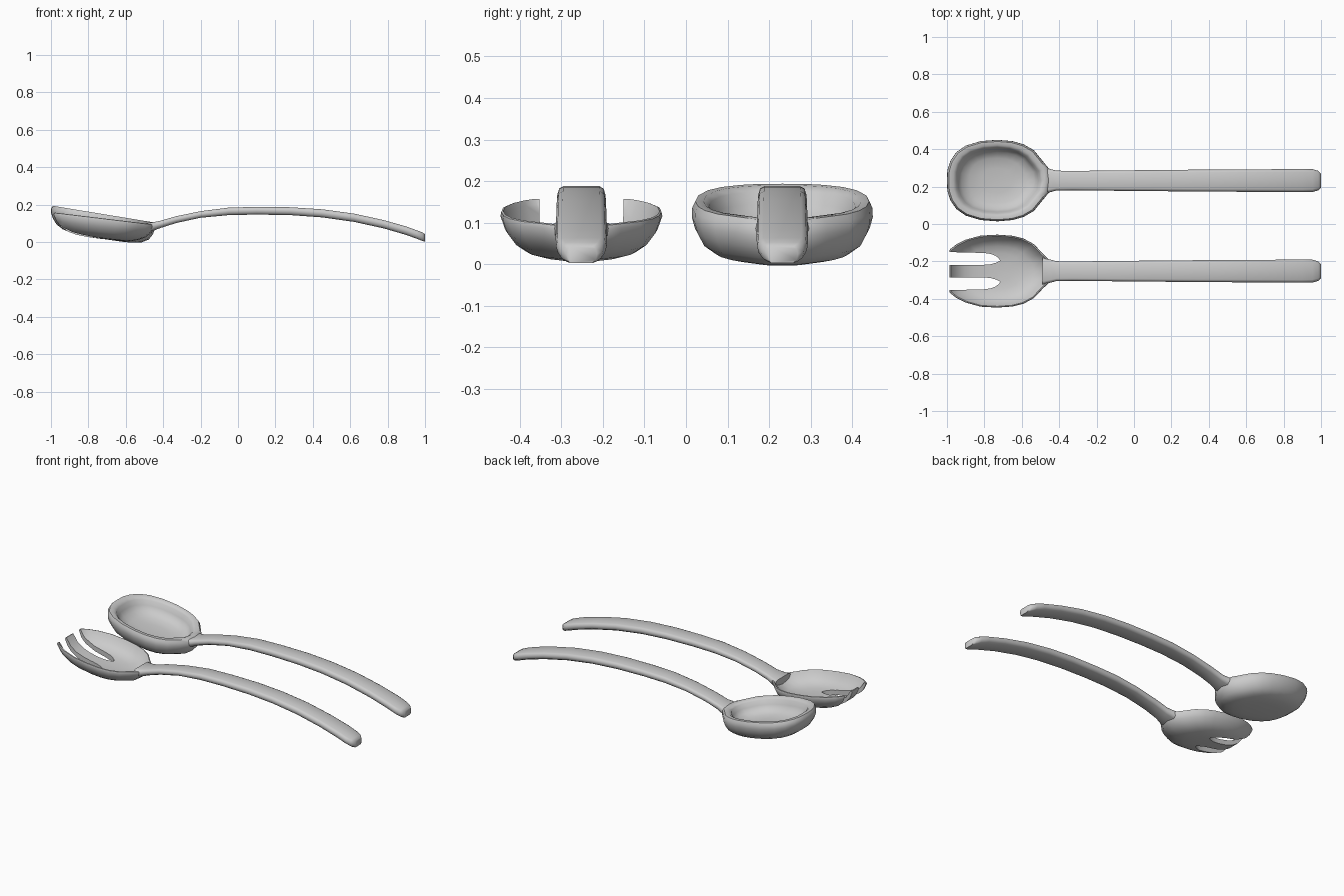
import bpy, bmesh
from mathutils import Vector

if "Cube" in bpy.data.objects:
    bpy.data.objects.remove(bpy.data.objects["Cube"])


def finish(name, bm, angle=0.9):
    bmesh.ops.recalc_face_normals(bm, faces=bm.faces[:])
    me = bpy.data.meshes.new(name)
    bm.to_mesh(me)
    bm.free()
    ob = bpy.data.objects.new(name, me)
    bpy.context.collection.objects.link(ob)
    smooth(ob, angle)
    return ob


def smooth(ob, angle):
    bpy.ops.object.select_all(action='DESELECT')
    ob.select_set(True)
    bpy.context.view_layer.objects.active = ob
    bpy.ops.object.shade_smooth_by_angle(angle=angle)


def loft(bm, rings, start=None, end=None):
    """Skin closed rings; ends become a fan to a point or a flat cap."""
    vs = [[bm.verts.new(p) for p in r] for r in rings]
    n = len(vs[0])
    for a, b in zip(vs, vs[1:]):
        for i in range(n):
            bm.faces.new((a[i], a[(i + 1) % n], b[(i + 1) % n], b[i]))
    for ring, tip in ((vs[0], start), (vs[-1], end)):
        if tip is None:
            bm.faces.new(ring)
        else:
            c = bm.verts.new(tip)
            for i in range(n):
                bm.faces.new((ring[i], ring[(i + 1) % n], c))


def bowl(name, cy, half, rim, profile):
    """Shell from a half outline (x, half width) and (scale, depth below rim)."""
    cx = -0.735
    outline = half + [(x, -w) for x, w in reversed(half) if w > 0]

    def point(x, y, s, d):
        px = cx + (x - cx) * s
        return Vector((px, cy + y * s, rim(px) - d))

    rings = [[point(x, y, s, d) for x, y in outline] for s, d in profile]
    bm = bmesh.new()
    loft(bm, rings, point(cx, 0, 1, profile[0][1] + .002),
         point(cx, 0, 1, profile[-1][1] + .002))
    return finish(name, bm)


def handle(name, cy):
    # x, half width, bottom z, top z
    path = [(-.49, .075, .055, .102), (-.455, .064, .06, .106), (-.415, .053, .075, .114),
            (-.33, .052, .102, .138), (-.2, .053, .130, .165), (-.05, .055, .144, .184),
            (.1, .056, .147, .188), (.28, .058, .144, .186), (.45, .059, .132, .175),
            (.62, .060, .108, .152), (.78, .061, .073, .117), (.9, .062, .038, .083),
            (.955, .061, .018, .063), (.985, .052, .006, .052), (1, .037, .002, .042)]
    section = [(1, .1), (.93, .75), (.75, 1), (-.75, 1), (-.93, .75), (-1, .1),
               (-.93, -.6), (-.7, -1), (.7, -1), (.93, -.6)]
    rings = [[Vector((x, cy + w * u, (a + b) / 2 + (b - a) / 2 * v)) for u, v in section]
             for x, w, a, b in path]
    bm = bmesh.new()
    loft(bm, rings)
    return finish(name, bm)


# Spoon: thick-rimmed bowl and handle
SPOON_Y, FORK_Y = .232, -.252
spoon_half = [(-1, 0), (-.998, .055), (-.982, .105), (-.95, .152), (-.9, .187), (-.82, .211),
              (-.73, .218), (-.65, .211), (-.59, .194), (-.535, .162), (-.49, .107),
              (-.455, .064), (-.445, 0)]
bowl("spoon_bowl", SPOON_Y, spoon_half, lambda x: .105 + .164 * (-.45 - x),
     [(.4, .131), (.6, .127), (.76, .117), (.89, .096), (.965, .065), (1, .038), (.995, .015),
      (.96, 0), (.87, 0), (.81, .012), (.77, .04), (.7, .065), (.55, .083), (.3, .09)])
handle("spoon_handle", SPOON_Y)

# Fork: thin shell with a flat front edge
fork_half = [(-.987, 0), (-.987, .06), (-.985, .116), (-.95, .143), (-.9, .168), (-.82, .19),
             (-.73, .195), (-.65, .189), (-.59, .174), (-.535, .144), (-.49, .096),
             (-.455, .062), (-.445, 0)]
fork = bowl("fork_head", FORK_Y, fork_half, lambda x: .1 + .12 * (-.5 - x),
            [(.3, .109), (.5, .105), (.68, .094), (.83, .074), (.94, .045), (1, .012), (.99, .002),
             (.965, 0), (.93, .012), (.84, .042), (.68, .064), (.5, .074), (.3, .079)])
handle("fork_handle", FORK_Y)

# Two rounded slots cut the head into three tines
slot = [(-1.1, .034), (-.8, .034), (-.765, .037), (-.735, .046), (-.715, .056), (-.722, .068),
        (-.74, .082), (-.765, .092), (-.8, .097), (-.95, .101), (-1.1, .102)]
for side in (1, -1):
    bm = bmesh.new()
    loft(bm, [[Vector((x, FORK_Y + side * y, z)) for x, y in slot] for z in (-.1, .4)])
    cutter = finish("slot_cutter", bm)
    cutter.hide_render = True
    mod = fork.modifiers.new("slot", 'BOOLEAN')
    mod.operation, mod.solver, mod.object = 'DIFFERENCE', 'EXACT', cutter
    smooth(fork, .9)
    bpy.ops.object.modifier_apply(modifier="slot")
    bpy.data.objects.remove(cutter)
smooth(fork, .9)
